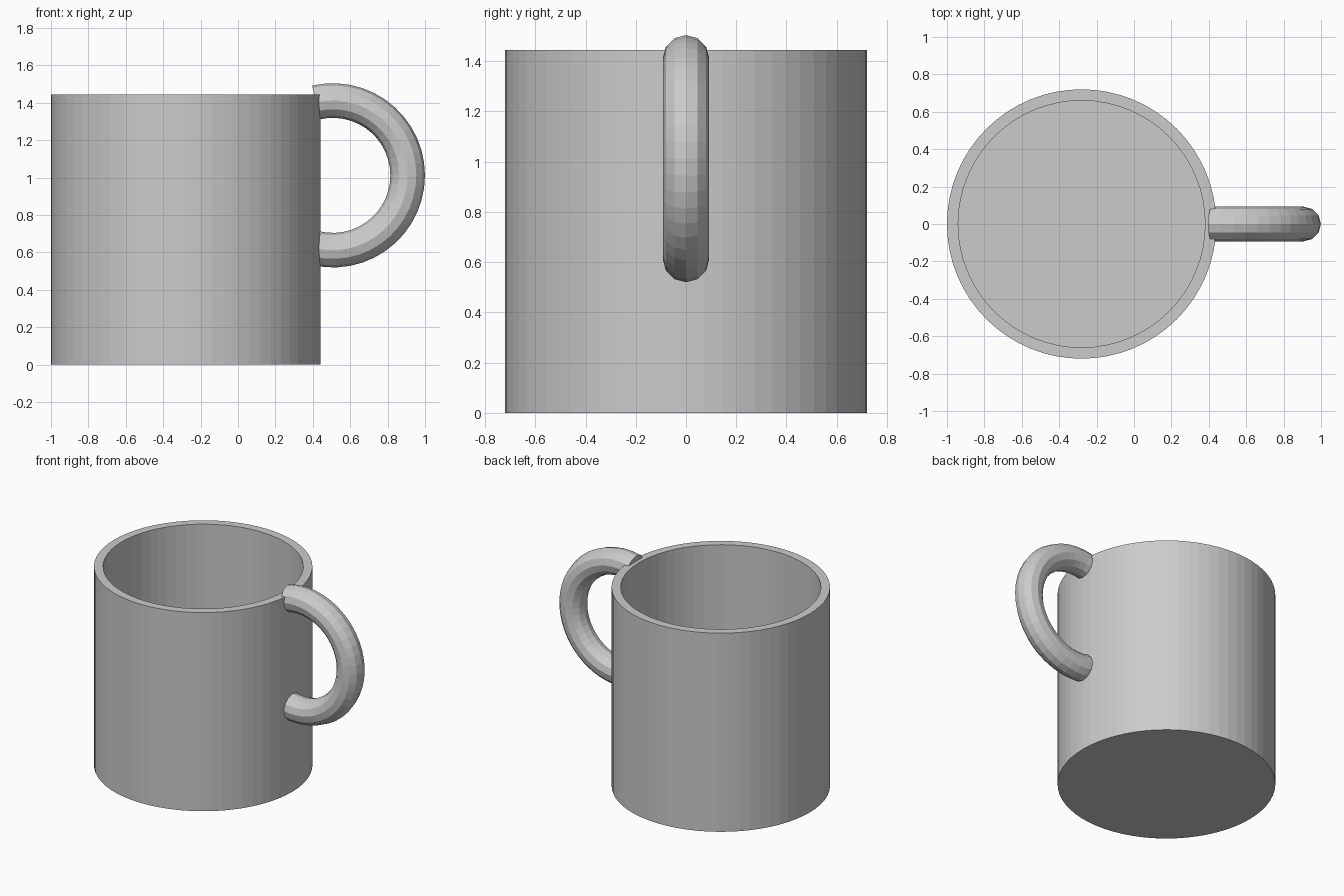
import bpy, bmesh, math

if "Cube" in bpy.data.objects:
    bpy.data.objects.remove(bpy.data.objects["Cube"])

CX, R_OUT, R_IN, HEIGHT, FLOOR, SIDES = -0.28, 0.72, 0.66, 1.445, 0.06, 64

grey = bpy.data.materials.new("plain grey")
grey.diffuse_color = (0.6, 0.6, 0.6, 1)
grey.use_nodes = True
grey.node_tree.nodes["Principled BSDF"].inputs["Base Color"].default_value = grey.diffuse_color


def finish(name, bm):
    bmesh.ops.recalc_face_normals(bm, faces=bm.faces)
    mesh = bpy.data.meshes.new(name)
    bm.to_mesh(mesh)
    bm.free()
    mesh.materials.append(grey)
    obj = bpy.data.objects.new(name, mesh)
    bpy.context.collection.objects.link(obj)
    return obj


def loft(name, rings):
    """Skin a series of closed rings and cap both ends."""
    bm = bmesh.new()
    loops = [[bm.verts.new(p) for p in ring] for ring in rings]
    for a, b in zip(loops, loops[1:]):
        n = len(a)
        for i in range(n):
            j = (i + 1) % n
            bm.faces.new((a[i], a[j], b[j], b[i]))
    bm.faces.new(loops[0])
    bm.faces.new(loops[-1])
    return finish(name, bm)


def circle(r, z):
    return [(CX + r * math.cos(t), r * math.sin(t), z)
            for t in (2 * math.pi * i / SIDES for i in range(SIDES))]


# Cup body: underside, outer wall, rim, inner wall, inner floor
loft("cup_body", [circle(R_OUT, 0), circle(R_OUT, HEIGHT),
                  circle(R_IN, HEIGHT), circle(R_IN, FLOOR)])

# Handle: twelve-sided tube swept round an arc, ends sunk in the wall
HX, HZ, MAJOR, MINOR, STEPS = 0.507, 1.012, 0.40, 0.0925, 26
END = math.radians(103)
rings = []
for s in range(STEPS + 1):
    a = -END + 2 * END * s / STEPS
    ring = []
    for k in range(12):
        t = 2 * math.pi * k / 12
        r = MAJOR + MINOR * math.cos(t)
        ring.append((HX + r * math.cos(a), MINOR * math.sin(t), HZ + r * math.sin(a)))
    rings.append(ring)
loft("handle", rings)
